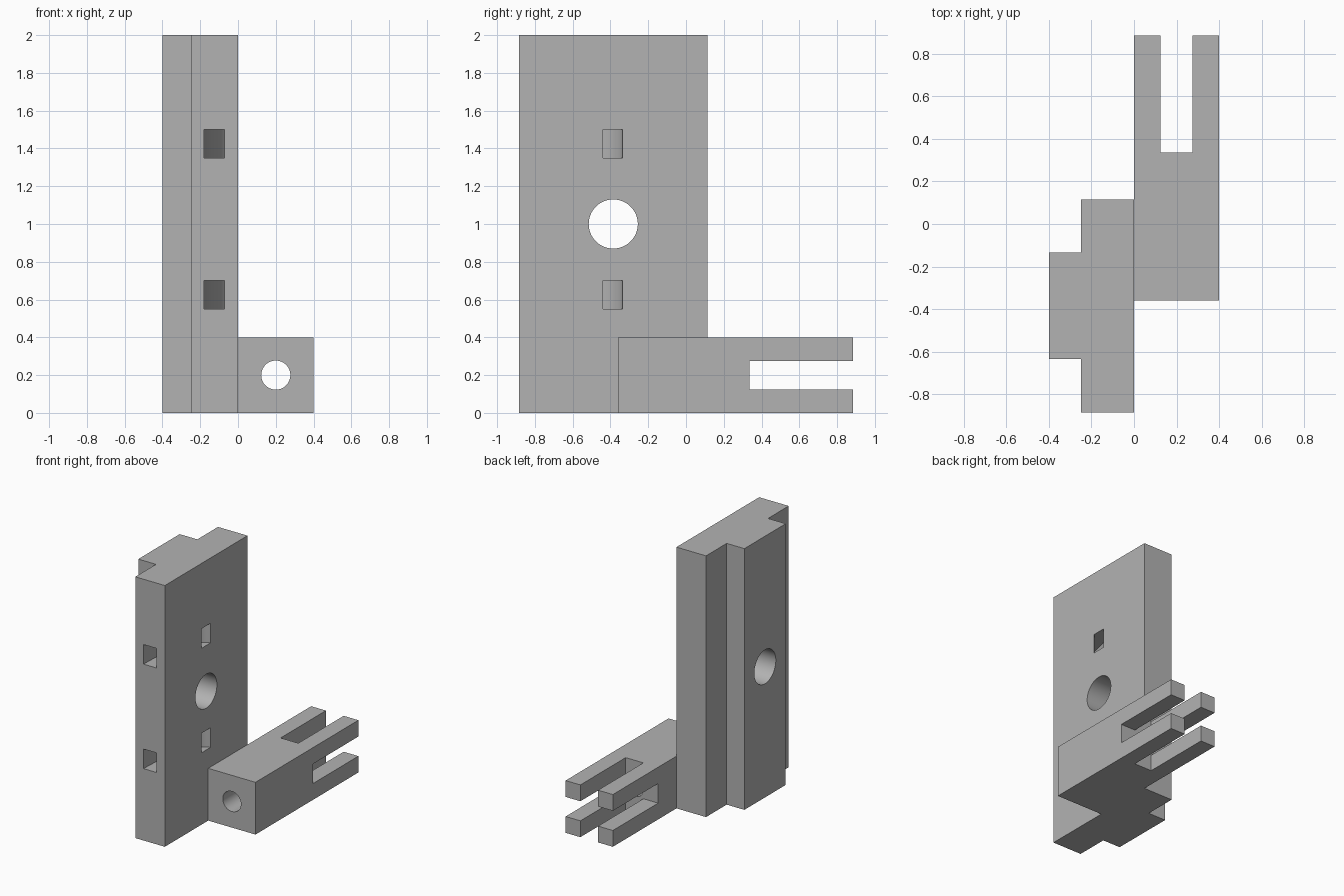
import bpy, bmesh, math
from mathutils import Matrix, Vector

default = bpy.data.objects.get("Cube")
if default:
    bpy.data.objects.remove(default, do_unlink=True)

grey = bpy.data.materials.new("plain grey")
grey.use_nodes = True
colour = (0.45, 0.45, 0.45, 1)
grey.diffuse_color = colour
grey.node_tree.nodes["Principled BSDF"].inputs["Base Color"].default_value = colour


def finish(bm, name):
    bmesh.ops.recalc_face_normals(bm, faces=bm.faces)
    mesh = bpy.data.meshes.new(name)
    bm.to_mesh(mesh)
    bm.free()
    obj = bpy.data.objects.new(name, mesh)
    mesh.materials.append(grey)
    bpy.context.collection.objects.link(obj)
    return obj


def prism(name, outline, z0, z1):
    """Extrude an outline in the xy plane from z0 to z1."""
    bm = bmesh.new()
    face = bm.faces.new([bm.verts.new((x, y, z0)) for x, y in outline])
    top = bmesh.ops.extrude_face_region(bm, geom=[face])["geom"]
    bmesh.ops.translate(bm, vec=(0, 0, z1 - z0),
                        verts=[v for v in top if isinstance(v, bmesh.types.BMVert)])
    return finish(bm, name)


def box(name, x0, x1, y0, y1, z0, z1):
    return prism(name, [(x0, y0), (x1, y0), (x1, y1), (x0, y1)], z0, z1)


def cylinder(name, centre, radius, depth, axis):
    bm = bmesh.new()
    turn = Vector((0, 0, 1)).rotation_difference(Vector(axis)).to_matrix().to_4x4()
    bmesh.ops.create_cone(bm, cap_ends=True, segments=64, radius1=radius, radius2=radius,
                          depth=depth, matrix=Matrix.Translation(centre) @ turn)
    return finish(bm, name)


def cut(target, cutters):
    for cutter in cutters:
        mod = target.modifiers.new(cutter.name, "BOOLEAN")
        mod.operation = "DIFFERENCE"
        mod.solver = "EXACT"
        mod.object = cutter
        bpy.context.view_layer.objects.active = target
        bpy.ops.object.modifier_apply(modifier=mod.name)
        bpy.data.objects.remove(cutter, do_unlink=True)
    bpy.ops.object.select_all(action="DESELECT")
    target.select_set(True)
    bpy.ops.object.shade_smooth_by_angle(angle=math.radians(30))


FRONT, REAR = -0.885, 0.885

# Upright plate with a raised rib along its outer side
plate = prism("upright_plate", [
    (0, FRONT), (0, 0.115), (-0.25, 0.115), (-0.25, -0.135),
    (-0.4, -0.135), (-0.4, -0.635), (-0.25, -0.635), (-0.25, FRONT)], 0, 2)


# Curved channels running from the front edge to the inner side
def arc(rx, ry, steps=24):
    angles = [math.pi / 2 * i / steps for i in range(steps + 1)]
    return [(-rx * math.cos(a), FRONT + ry * math.sin(a)) for a in angles]


def channel(name, z0, z1):
    outer, inner = arc(0.18, 0.55), arc(0.072, 0.445)
    over = 0.05
    outline = ([(-0.18, FRONT - over)] + outer + [(over, FRONT + 0.55)]
               + [(over, FRONT + 0.445)] + inner[::-1] + [(-0.072, FRONT - over)])
    return prism(name, outline, z0, z1)


cut(plate, [
    cylinder("bolt_hole", (-0.2, -0.385, 1), 0.13, 1, (1, 0, 0)),
    channel("lower_channel", 0.55, 0.7),
    channel("upper_channel", 1.35, 1.5)])

# Foot block with four prongs left by two crossing slots
foot = box("forked_foot", 0, 0.4, -0.36, REAR, 0, 0.4)
cut(foot, [
    cylinder("foot_bore", (0.2, 0, 0.2), 0.077, 3, (0, 1, 0)),
    box("upright_slot", 0.125, 0.275, 0.337, 1, -0.1, 0.5),
    box("level_slot", -0.1, 0.5, 0.337, 1, 0.125, 0.275)])
